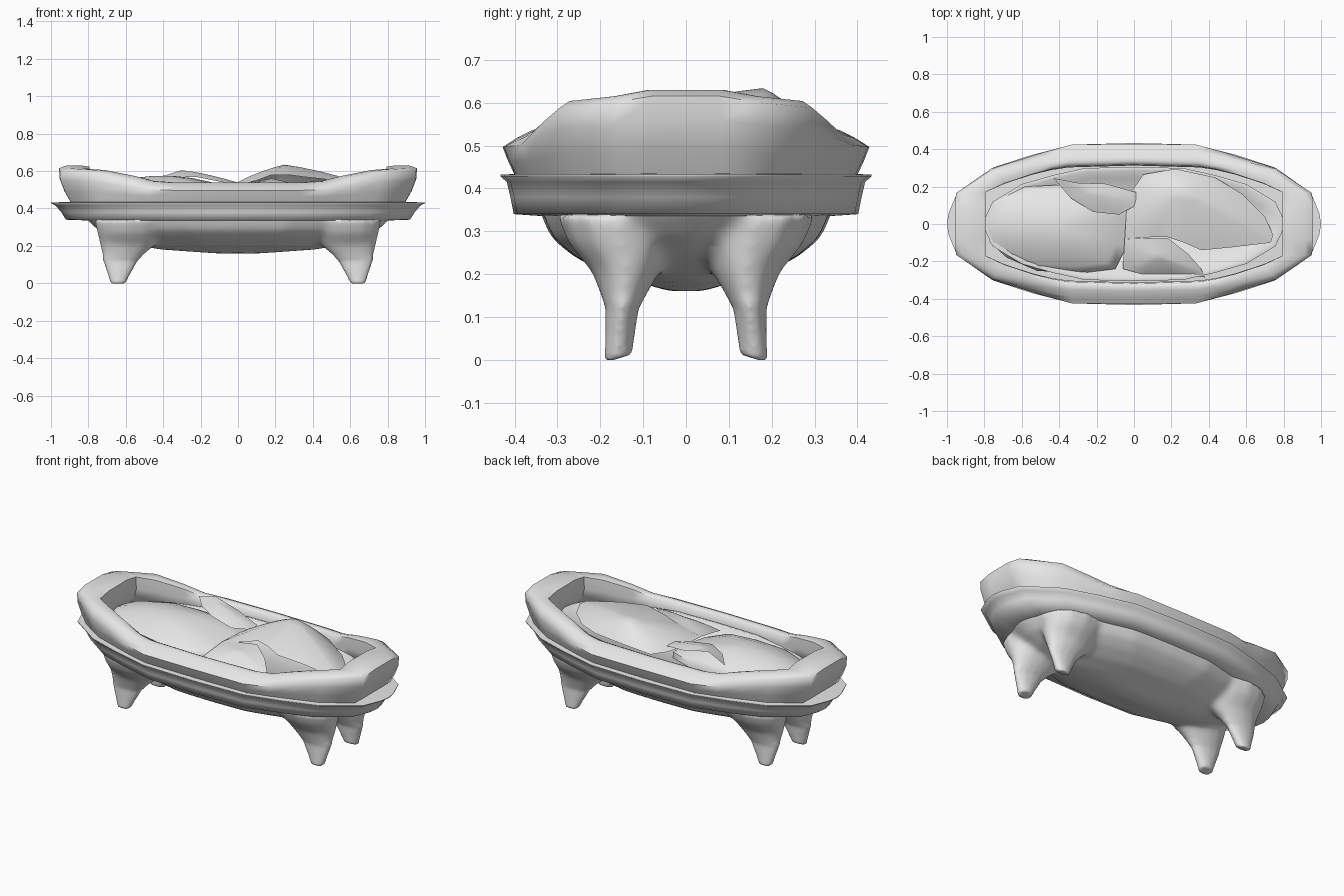
import bpy, bmesh, math
from mathutils import Vector

if "Cube" in bpy.data.objects:
    bpy.data.objects.remove(bpy.data.objects["Cube"])

grey = bpy.data.materials.new("soft_grey")
grey.diffuse_color = (0.8, 0.8, 0.8, 1)
grey.use_nodes = True
grey.node_tree.nodes["Principled BSDF"].inputs["Base Color"].default_value = grey.diffuse_color


def make(name, bm, angle=50, normals=True):
    if normals:
        bmesh.ops.recalc_face_normals(bm, faces=bm.faces)
    me = bpy.data.meshes.new(name)
    bm.to_mesh(me)
    bm.free()
    ob = bpy.data.objects.new(name, me)
    bpy.context.collection.objects.link(ob)
    me.materials.append(grey)
    bpy.ops.object.select_all(action='DESELECT')
    ob.select_set(True)
    bpy.context.view_layer.objects.active = ob
    bpy.ops.object.shade_smooth_by_angle(angle=math.radians(angle))
    return ob


def skin(bm, rings, cyclic=False, caps=True):
    """Skin a list of equal-length closed point loops."""
    vs = [[bm.verts.new(p) for p in r] for r in rings]
    n = len(vs[0])
    for i in range(len(vs) if cyclic else len(vs) - 1):
        a, b = vs[i], vs[(i + 1) % len(vs)]
        for k in range(n):
            bm.faces.new((a[k], a[(k + 1) % n], b[(k + 1) % n], b[k]))
    if caps and not cyclic:
        bm.faces.new(vs[0])
        bm.faces.new(vs[-1])


def loft(name, rings, cyclic=False, angle=50):
    bm = bmesh.new()
    skin(bm, rings, cyclic)
    return make(name, bm, angle)


def four_way(quarter, place):
    """Mirror a quarter list (from +x axis to +y axis) into a full loop."""
    out = [place(q, 1, 1) for q in quarter]
    out += [place(q, -1, 1) for q in quarter[-2::-1]]
    out += [place(q, -1, -1) for q in quarter[1:]]
    out += [place(q, 1, -1) for q in quarter[-2:0:-1]]
    return out


# oval plan shared by the rim and the underside, in unit size
PLAN = [(1, 0), (.99, .14), (.945, .39), (.75, .7), (.55, .85), (.33, .98), (0, 1)]


def oval(rx, ry, z):
    return four_way(PLAN, lambda q, sx, sy: (q[0] * rx * sx, q[1] * ry * sy, z))


# flared rim with a thin lip, closed inside by the floor of the bed
loft("rim", [oval(.78, .33, .335), oval(.92, .402, .34), oval(.945, .41, .38),
             oval(.975, .418, .415), oval(1.0, .433, .428), oval(1.0, .433, .432),
             oval(.90, .38, .435), oval(.74, .28, .44)], angle=85)

# padded bolster: outer x y, inner x y, top height, end-ness (1 at the ends, 0 at the middle)
STATIONS = [(.957, 0, .79, 0, .63, 1), (.957, .08, .79, .09, .63, 1),
            (.952, .165, .79, .17, .615, 1), (.76, .3, .69, .215, .605, .8),
            (.61, .345, .54, .265, .575, .5), (.48, .385, .44, .29, .547, .2),
            (.33, .425, .35, .305, .54, 0), (0, .428, 0, .315, .54, 0)]
# matching section points (across, up) at the ends and at the middle
END = [(.42, 0), (.17, .35), (.02, .66), (0, .93), (.25, 1), (.7, 1), (.97, .97), (.98, .6), (.85, .2)]
MIDDLE = [(.3, 0), (.12, .35), (0, .64), (.3, .82), (.62, .97), (.8, 1), (.97, .92), (1.02, .5), (1.02, 0)]


def bolster_section(s, sx, sy):
    xo, yo, xi, yi, top, e = s
    pts = []
    for (ue, he), (um, hm) in zip(END, MIDDLE):
        u, h = um + (ue - um) * e, hm + (he - hm) * e
        pts.append(((xo + (xi - xo) * u) * sx, (yo + (yi - yo) * u) * sy, .42 + (top - .42) * h))
    return pts


loft("bolster", four_way(STATIONS, bolster_section), cyclic=True, angle=60)

# rounded underside fused with four tapering legs: leg x range, y range, height
LEG = [(.38, .77, .02, .305, .34), (.41, .755, .03, .275, .27), (.44, .74, .06, .22, .205),
       (.535, .722, .11, .188, .12), (.6, .682, .126, .19, -.007)]
under = bmesh.new()
skin(under, [oval(.83, .348, .365), oval(.80, .335, .33), oval(.75, .315, .285),
             oval(.67, .265, .243), oval(.55, .195, .205), oval(.42, .11, .181), oval(.13, .04, .16)])
for sx in (1, -1):
    for sy in (-1, 1):
        rings = []
        for x0, x1, y0, y1, z in LEG:
            ring = []
            for k in range(12):
                t = math.tau * k / 12
                y = (y0 + y1) / 2 + (y1 - y0) / 2 * math.sin(t)
                tilt = .01 - .01 * math.sin(t) if z < .05 else 0
                ring.append((((x0 + x1) / 2 + (x1 - x0) / 2 * math.cos(t)) * sx, y * sy, z + tilt))
            rings.append(ring)
        skin(under, rings)
body = make("underside_with_legs", under)
mod = body.modifiers.new("fuse", 'REMESH')
mod.mode = 'VOXEL'
mod.voxel_size = .01
bpy.ops.object.modifier_apply(modifier="fuse")
# soften the joints where the legs grow out of the body
bm = bmesh.new()
bm.from_mesh(body.data)
for low, times in ((.14, 16), (.03, 2)):
    for _ in range(times):
        bmesh.ops.smooth_vert(bm, verts=[v for v in bm.verts if v.co.z > low], factor=.5,
                              use_axis_x=True, use_axis_y=True, use_axis_z=True)
for v in bm.verts:
    v.co.z = max(v.co.z, 0)
bm.to_mesh(body.data)
bm.free()
bpy.ops.object.shade_smooth_by_angle(angle=math.radians(65))
body.data.materials.clear()
body.data.materials.append(grey)


# blankets: open sheets that rise from an outline to a peak, with an optional skirt
def sheet(name, outline, peak, bulge=.6, drop=0):
    bm = bmesh.new()
    peak = Vector(peak)
    rings = [[(x, y, z - drop) for x, y, z in outline]] if drop else []
    for t in (0, .15, .35, .6, .82, .999):
        ring = []
        for p in outline:
            v = Vector(p).lerp(peak, t)
            v.z = p[2] + (peak.z - p[2]) * (t * (1 - bulge) + bulge * (1 - (1 - t) ** 2))
            ring.append(v)
        rings.append(ring)
    skin(bm, rings, caps=False)
    bmesh.ops.remove_doubles(bm, verts=bm.verts, dist=.002)
    bmesh.ops.recalc_face_normals(bm, faces=bm.faces)
    if sum(f.normal.z * f.calc_area() for f in bm.faces) < 0:
        bmesh.ops.reverse_faces(bm, faces=bm.faces)
    return make(name, bm, 60, False)


sheet("left_cushion", [(-.79, 0, .5), (-.77, -.1, .49), (-.68, -.18, .48), (-.52, -.25, .48),
                       (-.3, -.265, .48), (-.1, -.24, .48), (-.04, -.12, .49), (-.02, .04, .5),
                       (-.02, .15, .5), (-.16, .2, .5), (-.38, .21, .5), (-.58, .2, .5),
                       (-.74, .12, .5)], (-.4, -.01, .575), 1, .05)
sheet("left_fold", [(-.43, .245, .565), (-.34, .14, .57), (-.22, .065, .568), (-.08, .05, .54),
                    (.01, .1, .535), (.01, .17, .535), (-.15, .215, .565), (-.3, .22, .605)],
      (-.25, .17, .598), .3)
sheet("right_blanket", [(-.04, .08, .515), (-.05, -.08, .515), (.1, -.07, .55), (.18, -.07, .58),
                        (.27, -.1, .58), (.36, -.14, .568), (.52, -.125, .55), (.73, -.1, .51),
                        (.745, -.06, .505), (.7, .04, .5), (.58, .16, .51), (.43, .25, .53),
                        (.22, .295, .54), (.05, .265, .51), (-.01, .18, .51)],
      (.25, .18, .634), .45)
sheet("front_fold", [(-.05, -.08, .515), (-.06, -.24, .49), (.05, -.27, .48), (.22, -.275, .48),
                     (.38, -.285, .49), (.36, -.24, .51), (.29, -.16, .535), (.18, -.075, .56),
                     (.06, -.075, .54)], (.13, -.17, .545), .4)
# mattress below the blankets, with a raised edge
loft("mattress", [oval(.79, .30, .42), oval(.80, .305, .495), oval(.77, .285, .5),
                  oval(.71, .25, .465)], angle=60)
